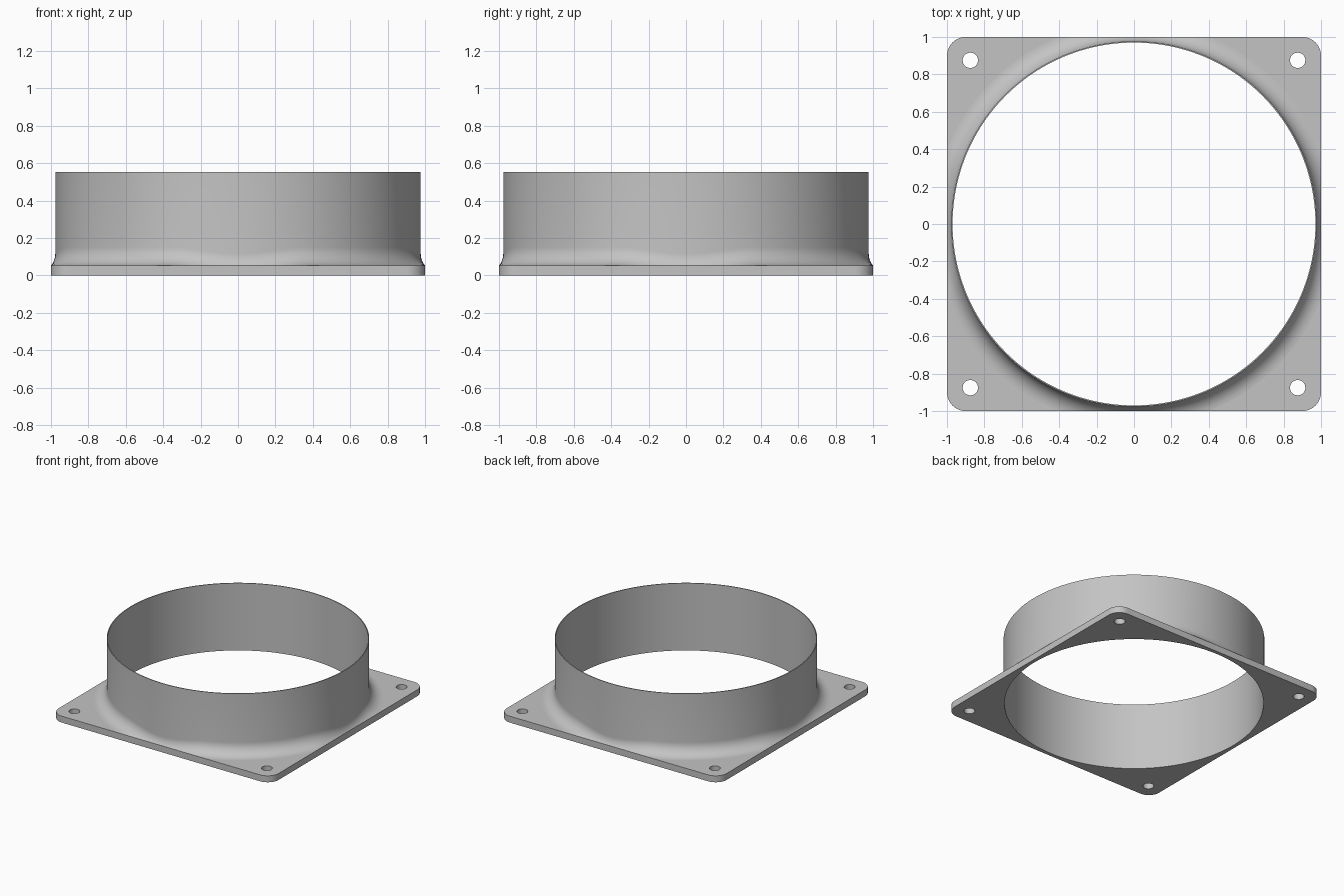
import bpy, bmesh
from math import sin, cos, acos, sqrt, pi, radians

cube = bpy.data.objects.get("Cube")
if cube:
    bpy.data.objects.remove(cube, do_unlink=True)

THICK, HEIGHT = 0.053, 0.553      # plate thickness, total height
INNER, OUTER = 0.97, 0.977        # tube wall radii
FILLET, CORNER = 0.1, 0.1
HOLE_POS, HOLE_R = 0.875, 0.041
SEGS, ARC_STEPS = 192, 10

grey = bpy.data.materials.new("light grey")
grey.use_nodes = True
colour = (0.55, 0.55, 0.55, 1)
grey.diffuse_color = colour
grey.node_tree.nodes["Principled BSDF"].inputs["Base Color"].default_value = colour


def circle(cx, cy, r, n):
    return [(cx + r * cos(2 * pi * i / n), cy + r * sin(2 * pi * i / n)) for i in range(n)]


def rounded_square(half, r, steps=10):
    pts = []
    for k, (sx, sy) in enumerate([(1, 1), (-1, 1), (-1, -1), (1, -1)]):
        for i in range(steps + 1):
            a = pi / 2 * (k + i / steps)
            pts.append((sx * (half - r) + r * cos(a), sy * (half - r) + r * sin(a)))
    return pts


def finish(obj):
    bm = bmesh.new()
    bm.from_mesh(obj.data)
    bmesh.ops.remove_doubles(bm, verts=bm.verts, dist=1e-5)
    bmesh.ops.recalc_face_normals(bm, faces=bm.faces)
    bm.to_mesh(obj.data)
    bm.free()
    obj.data.materials.clear()
    obj.data.materials.append(grey)
    bpy.ops.object.select_all(action="DESELECT")
    obj.select_set(True)
    bpy.context.view_layer.objects.active = obj
    bpy.ops.object.shade_smooth_by_angle(angle=radians(30))


# Mounting plate: filled outline with the large bore and four screw holes
curve = bpy.data.curves.new("mounting_plate", "CURVE")
curve.dimensions = "2D"
curve.fill_mode = "BOTH"
curve.extrude = THICK / 2
outlines = [rounded_square(1, CORNER), circle(0, 0, INNER, SEGS)]
outlines += [circle(sx * HOLE_POS, sy * HOLE_POS, HOLE_R, 32) for sx in (-1, 1) for sy in (-1, 1)]
for pts in outlines:
    spline = curve.splines.new("POLY")
    spline.points.add(len(pts) - 1)
    for p, (x, y) in zip(spline.points, pts):
        p.co = (x, y, 0, 1)
    spline.use_cyclic_u = True
plate = bpy.data.objects.new("mounting_plate", curve)
bpy.context.collection.objects.link(plate)
bpy.ops.object.select_all(action="DESELECT")
plate.select_set(True)
bpy.context.view_layer.objects.active = plate
bpy.ops.object.convert(target="MESH")
plate = bpy.context.view_layer.objects.active
for v in plate.data.vertices:
    v.co.z += THICK / 2
finish(plate)


# Duct collar: thin tube whose base fillet is cut short by the plate edges
def collar_profile(a):
    room = 1 / max(abs(cos(a)), abs(sin(a))) - OUTER
    w = min(FILLET, room)
    rise = sqrt(FILLET ** 2 - (FILLET - w) ** 2)
    sweep = acos((FILLET - w) / FILLET)
    prof = [(INNER, THICK), (INNER, HEIGHT), (OUTER, HEIGHT)]
    for i in range(ARC_STEPS + 1):
        t = sweep * i / ARC_STEPS
        prof.append((OUTER + FILLET * (1 - cos(t)), THICK + rise - FILLET * sin(t)))
    return prof


bm = bmesh.new()
rings = []
for i in range(SEGS):
    a = 2 * pi * i / SEGS
    rings.append([bm.verts.new((r * cos(a), r * sin(a), z)) for r, z in collar_profile(a)])
for i, ring in enumerate(rings):
    nxt = rings[(i + 1) % SEGS]
    for j in range(len(ring) - 1):
        bm.faces.new((ring[j], ring[j + 1], nxt[j + 1], nxt[j]))
mesh = bpy.data.meshes.new("duct_collar")
bm.to_mesh(mesh)
bm.free()
collar = bpy.data.objects.new("duct_collar", mesh)
bpy.context.collection.objects.link(collar)
finish(collar)
